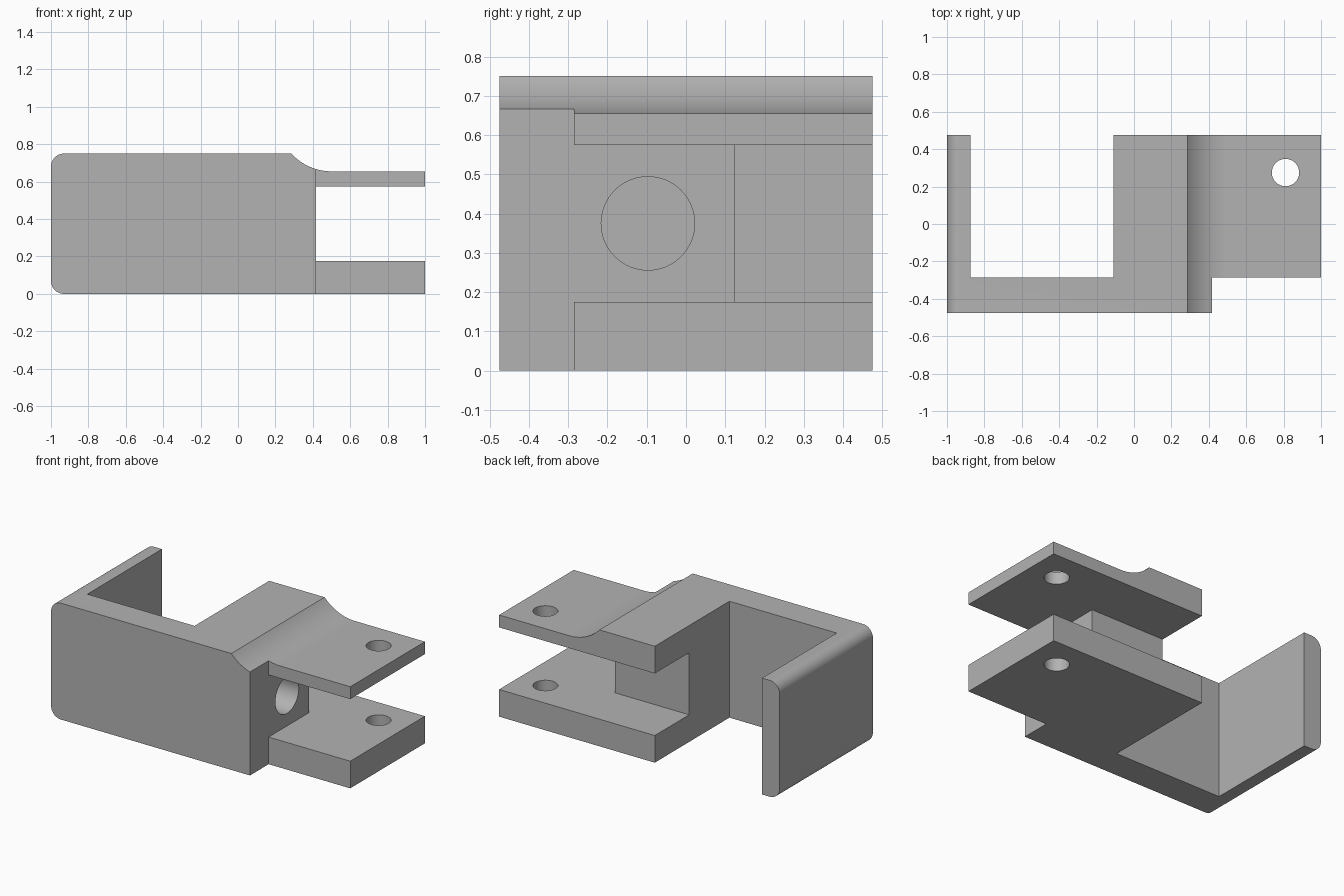
import bpy, bmesh, math
from mathutils import Matrix, Vector

cube = bpy.data.objects.get("Cube")
if cube:
    bpy.data.objects.remove(cube, do_unlink=True)

grey = bpy.data.materials.new("plain_grey")
grey.use_nodes = True
grey.diffuse_color = (0.45, 0.45, 0.45, 1)
grey.node_tree.nodes["Principled BSDF"].inputs["Base Color"].default_value = (0.45, 0.45, 0.45, 1)


def add_object(name, bm):
    bmesh.ops.recalc_face_normals(bm, faces=bm.faces[:])
    mesh = bpy.data.meshes.new(name)
    bm.to_mesh(mesh)
    bm.free()
    mesh.materials.append(grey)
    obj = bpy.data.objects.new(name, mesh)
    bpy.context.collection.objects.link(obj)
    return obj


def arc(cx, cz, r, start, end, steps=16):
    angles = [math.radians(start + (end - start) * i / steps) for i in range(steps + 1)]
    return [(cx + r * math.cos(a), cz + r * math.sin(a)) for a in angles]


def extrude_profile(name, points, y0, y1):
    bm = bmesh.new()
    face = bm.faces.new([bm.verts.new((x, y0, z)) for x, z in points])
    grown = bmesh.ops.extrude_face_region(bm, geom=[face])["geom"]
    verts = [v for v in grown if isinstance(v, bmesh.types.BMVert)]
    bmesh.ops.translate(bm, verts=verts, vec=(0, y1 - y0, 0))
    return add_object(name, bm)


def box(name, low, high):
    low, high = Vector(low), Vector(high)
    bm = bmesh.new()
    bmesh.ops.create_cube(bm, size=1, matrix=Matrix.Translation((low + high) / 2)
                          @ Matrix.Diagonal((high - low).to_4d()))
    return add_object(name, bm)


def cylinder(name, centre, radius, depth, axis):
    turn = Matrix.Rotation(math.pi / 2, 4, "Y") if axis == "X" else Matrix()
    bm = bmesh.new()
    bmesh.ops.create_cone(bm, cap_ends=True, segments=64, radius1=radius, radius2=radius,
                          depth=depth, matrix=Matrix.Translation(centre) @ turn)
    return add_object(name, bm)


# Bracket body: side silhouette with rounded left corners and a scooped step
HALF, TOP, R, SCOOP = 0.475, 0.75, 0.07, 0.29
step = math.degrees(math.asin(0.215 / SCOOP))
profile = arc(R - 1, R, R, 270, 180) + arc(R - 1, TOP - R, R, 180, 90)
profile += arc(0.5, 0.655 + SCOOP, SCOOP, 270 - step, 270)
profile += [(1, 0.655), (1, 0)]
body = extrude_profile("bracket_body", profile, -HALF, HALF)

# Openings: rear pocket, front notch, jaw slot, slot behind the web, holes
cutters = [
    box("pocket_cutter", (-0.875, -0.285, -1), (-0.11, 1, 2)),
    box("notch_cutter", (0.418, -1, -1), (2, -0.285, 2)),
    box("jaw_cutter", (0.418, -1, 0.175), (2, 1, 0.575)),
    box("rear_slot_cutter", (-0.3, 0.125, 0.175), (2, 1, 0.575)),
    cylinder("pin_hole_cutter", (0.81, 0.275, 0.4), 0.073, 2, "Z"),
    cylinder("bore_cutter", (0.418, -0.097, 0.375), 0.119, 0.8, "X"),
]

bpy.ops.object.select_all(action="DESELECT")
body.select_set(True)
bpy.context.view_layer.objects.active = body
for cutter in cutters:
    cutter.hide_render = True
    mod = body.modifiers.new(cutter.name, "BOOLEAN")
    mod.operation = "DIFFERENCE"
    mod.solver = "EXACT"
    mod.object = cutter
    bpy.ops.object.modifier_apply(modifier=mod.name)
    bpy.data.objects.remove(cutter, do_unlink=True)

bpy.ops.object.shade_smooth_by_angle(angle=math.radians(30))
